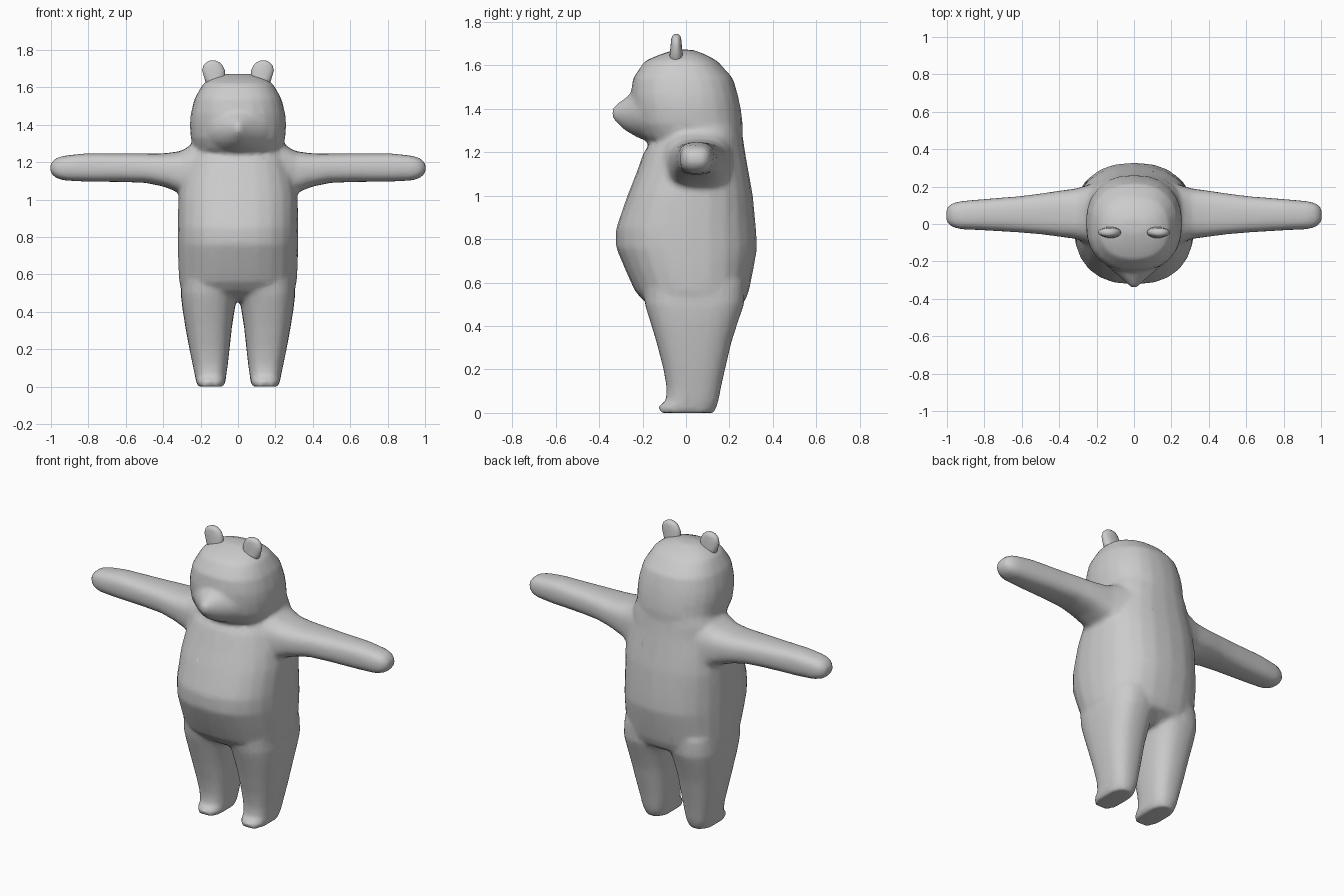
import bpy, bmesh, math

SIDES = 24


def loft(bm, axis, rings, power=2.3, mirror=False):
    """Closed skin through rings (t, a0, a1, b0, b1): position on axis, then the two spans."""
    for sign in ((1, -1) if mirror else (1,)):
        rows = []
        for t, a0, a1, b0, b1 in rings:
            row = []
            for i in range(SIDES):
                ang = 2 * math.pi * i / SIDES
                c, s = math.cos(ang), math.sin(ang)
                u = math.copysign(abs(c) ** (2 / power), c)
                v = math.copysign(abs(s) ** (2 / power), s)
                a = (a0 + a1) / 2 + u * (a1 - a0) / 2
                b = (b0 + b1) / 2 + v * (b1 - b0) / 2
                x, y, z = {'X': (t, a, b), 'Y': (a, t, b), 'Z': (a, b, t)}[axis]
                row.append(bm.verts.new((sign * x, y, z)))
            rows.append(row)
        for r0, r1 in zip(rows, rows[1:]):
            for i in range(SIDES):
                j = (i + 1) % SIDES
                bm.faces.new((r0[i], r0[j], r1[j], r1[i]))
        bm.faces.new(rows[0])
        bm.faces.new(rows[-1])


def finish(name, bm):
    bmesh.ops.recalc_face_normals(bm, faces=bm.faces)
    mesh = bpy.data.meshes.new(name)
    bm.to_mesh(mesh)
    bm.free()
    mesh.shade_smooth()
    obj = bpy.data.objects.new(name, mesh)
    bpy.context.collection.objects.link(obj)
    return obj


bm = bmesh.new()

# Torso: z, half width, front y, back y
torso = [(0.46, 0.20, -0.10, 0.18), (0.51, 0.30, -0.19, 0.27),
         (0.56, 0.315, -0.235, 0.29), (0.66, 0.32, -0.28, 0.31),
         (0.76, 0.322, -0.322, 0.328), (0.85, 0.322, -0.322, 0.322),
         (1.00, 0.32, -0.27, 0.308), (1.10, 0.305, -0.23, 0.29),
         (1.20, 0.275, -0.195, 0.272), (1.27, 0.265, -0.14, 0.262),
         (1.34, 0.23, -0.10, 0.25)]
loft(bm, 'Z', [(z, -w, w, f, b) for z, w, f, b in torso], 2.4)

# Head
head = [(1.235, 0.19, -0.155, 0.25), (1.27, 0.235, -0.205, 0.26),
        (1.33, 0.253, -0.24, 0.262), (1.40, 0.258, -0.25, 0.252),
        (1.46, 0.253, -0.255, 0.24), (1.54, 0.233, -0.245, 0.217),
        (1.62, 0.187, -0.19, 0.145), (1.65, 0.14, -0.12, 0.09),
        (1.672, 0.07, -0.05, 0.03)]
loft(bm, 'Z', [(z, -w, w, f, b) for z, w, f, b in head], 2.35)

# Snout
loft(bm, 'Y', [(-0.14, -0.20, 0.20, 1.24, 1.50), (-0.22, -0.15, 0.15, 1.265, 1.49),
               (-0.28, -0.08, 0.08, 1.30, 1.45), (-0.32, -0.035, 0.035, 1.335, 1.42),
               (-0.34, -0.015, 0.015, 1.36, 1.405)], 2.0)

# Arms: x, y span, z span
loft(bm, 'X', [(0.18, -0.13, 0.23, 0.94, 1.31), (0.26, -0.10, 0.205, 0.985, 1.285),
               (0.31, -0.08, 0.19, 1.035, 1.258), (0.40, -0.068, 0.178, 1.07, 1.247),
               (0.50, -0.055, 0.163, 1.09, 1.247), (0.62, -0.045, 0.148, 1.094, 1.247),
               (0.82, -0.033, 0.132, 1.096, 1.247), (0.93, -0.028, 0.122, 1.102, 1.235),
               (0.975, -0.015, 0.11, 1.115, 1.222), (1.004, 0.01, 0.085, 1.145, 1.192)],
     2.7, mirror=True)

# Legs and feet: z, x span, y span
loft(bm, 'Z', [(0.0, 0.075, 0.217, -0.122, 0.13), (0.03, 0.066, 0.225, -0.128, 0.142),
               (0.055, 0.063, 0.23, -0.092, 0.15), (0.12, 0.054, 0.243, -0.09, 0.162),
               (0.20, 0.045, 0.26, -0.104, 0.18), (0.32, 0.032, 0.282, -0.135, 0.208),
               (0.42, 0.016, 0.298, -0.165, 0.24), (0.50, 0.0, 0.307, -0.19, 0.268),
               (0.60, 0.0, 0.30, -0.20, 0.27)], 2.6, mirror=True)

# Blend all limbs into one continuous soft skin
body = finish("bear_body", bm)
remesh = body.modifiers.new("Blend", 'REMESH')
remesh.mode = 'VOXEL'
remesh.voxel_size = 0.014
remesh.use_smooth_shade = True
smooth = body.modifiers.new("Soften", 'SMOOTH')
smooth.factor = 0.5
smooth.iterations = 7
thin = body.modifiers.new("Lighten", 'DECIMATE')
thin.ratio = 0.25
thin.use_symmetry = True

# Ears: flattened rounded tabs, leaning slightly outwards
for side, sign in (("left", 1), ("right", -1)):
    bm = bmesh.new()
    ear = [(1.58, 0.115, 0.042, 0.034), (1.65, 0.125, 0.055, 0.030),
           (1.69, 0.131, 0.061, 0.026), (1.72, 0.134, 0.050, 0.023),
           (1.735, 0.135, 0.034, 0.019), (1.743, 0.135, 0.015, 0.010)]
    loft(bm, 'Z', [(z, sign * x - w, sign * x + w, -0.045 - d, -0.045 + d)
                   for z, x, w, d in ear], 2.2)
    finish(side + "_ear", bm)
